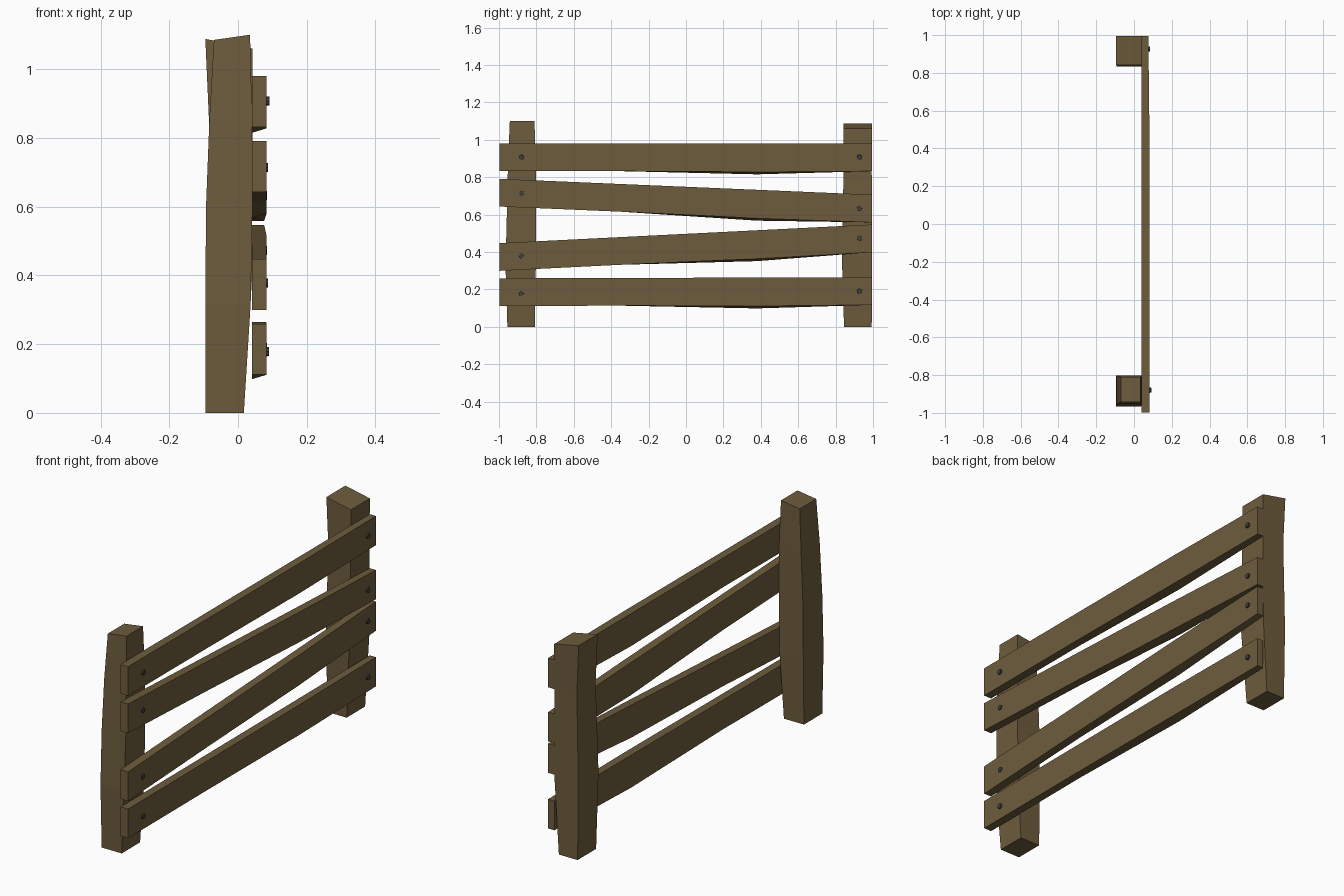
import bpy, bmesh, math
from mathutils import Matrix

if "Cube" in bpy.data.objects:
    bpy.data.objects.remove(bpy.data.objects["Cube"])


def material(name, rgb):
    m = bpy.data.materials.new(name)
    m.diffuse_color = (*rgb, 1)
    m.use_nodes = True
    m.node_tree.nodes["Principled BSDF"].inputs["Base Color"].default_value = m.diffuse_color
    return m


wood = material("weathered_wood", (0.155, 0.108, 0.047))
iron = material("dark_iron", (0.05, 0.05, 0.055))


def finish(name, bm, mat):
    bmesh.ops.recalc_face_normals(bm, faces=bm.faces[:])
    me = bpy.data.meshes.new(name)
    bm.to_mesh(me)
    bm.free()
    me.materials.append(mat)
    ob = bpy.data.objects.new(name, me)
    bpy.context.collection.objects.link(ob)
    return ob


def loft(name, rings, mat):
    """Skin a run of four-cornered cross-sections and cap both ends."""
    bm = bmesh.new()
    loops = [[bm.verts.new(p) for p in r] for r in rings]
    for a, b in zip(loops, loops[1:]):
        for i in range(4):
            j = (i + 1) % 4
            bm.faces.new((a[i], a[j], b[j], b[i]))
    bm.faces.new(loops[0])
    bm.faces.new(loops[-1])
    return finish(name, bm, mat)


def post(name, sections):
    # each section: x0, x1, y0, y1, height on the left, height on the right
    loft(name, [[(x0, y0, zl), (x1, y0, zr), (x1, y1, zr), (x0, y1, zl)]
                for x0, x1, y0, y1, zl, zr in sections], wood)


# Hand-hewn posts with uneven taper
post("near_post", [
    (-0.095, 0.017, -0.955, -0.808, 0, 0),
    (-0.095, 0.037, -0.965, -0.803, 0.32, 0.32),
    (-0.093, 0.042, -0.958, -0.803, 0.60, 0.60),
    (-0.083, 0.041, -0.952, -0.803, 0.86, 0.86),
    (-0.070, 0.035, -0.942, -0.810, 1.085, 1.10)])
post("far_post", [
    (-0.088, 0.017, 0.845, 0.993, 0, 0),
    (-0.093, 0.040, 0.833, 0.995, 0.38, 0.38),
    (-0.084, 0.042, 0.843, 0.993, 0.84, 0.84),
    (-0.095, 0.042, 0.843, 0.995, 1.088, 1.06)])

# Rails: bottom height at each end, with a slight sag along the back lower edge
HEIGHT = 0.148
rails = [("top_rail", 0.832, 0.832), ("upper_rail", 0.643, 0.558),
         ("lower_rail", 0.299, 0.399), ("bottom_rail", 0.111, 0.117)]
stations = [(-0.998, 0, 0.083), (-0.35, 0, 0.083), (0.38, 0.017, 0.083), (0.995, 0, 0.076)]
for name, za, zb in rails:
    rings = []
    for y, sag, front in stations:
        z = za + (zb - za) * (y + 1) / 2
        rings.append([(0.041, y, z - sag), (front, y, z - sag * 0.25),
                      (front, y, z + HEIGHT), (0.041, y, z + HEIGHT)])
    loft(name, rings, wood)

# Bolts through both ends of every rail
bolts = {-0.880: [(0.907, 0.092), (0.714, 0.088), (0.378, 0.087), (0.178, 0.090)],
         0.927: [(0.907, 0.086), (0.632, 0.084), (0.473, 0.084), (0.190, 0.085)]}
for side, y in (("near", -0.880), ("far", 0.927)):
    for (rail, _, _), (z, tip) in zip(rails, bolts[y]):
        bm = bmesh.new()
        base = 0.06
        place = Matrix.Translation(((base + tip) / 2, y, z)) @ Matrix.Rotation(math.pi / 2, 4, 'Y')
        bmesh.ops.create_cone(bm, cap_ends=True, segments=8, radius1=0.015, radius2=0.013,
                              depth=tip - base, matrix=place)
        finish(f"{side}_{rail}_bolt", bm, iron)
